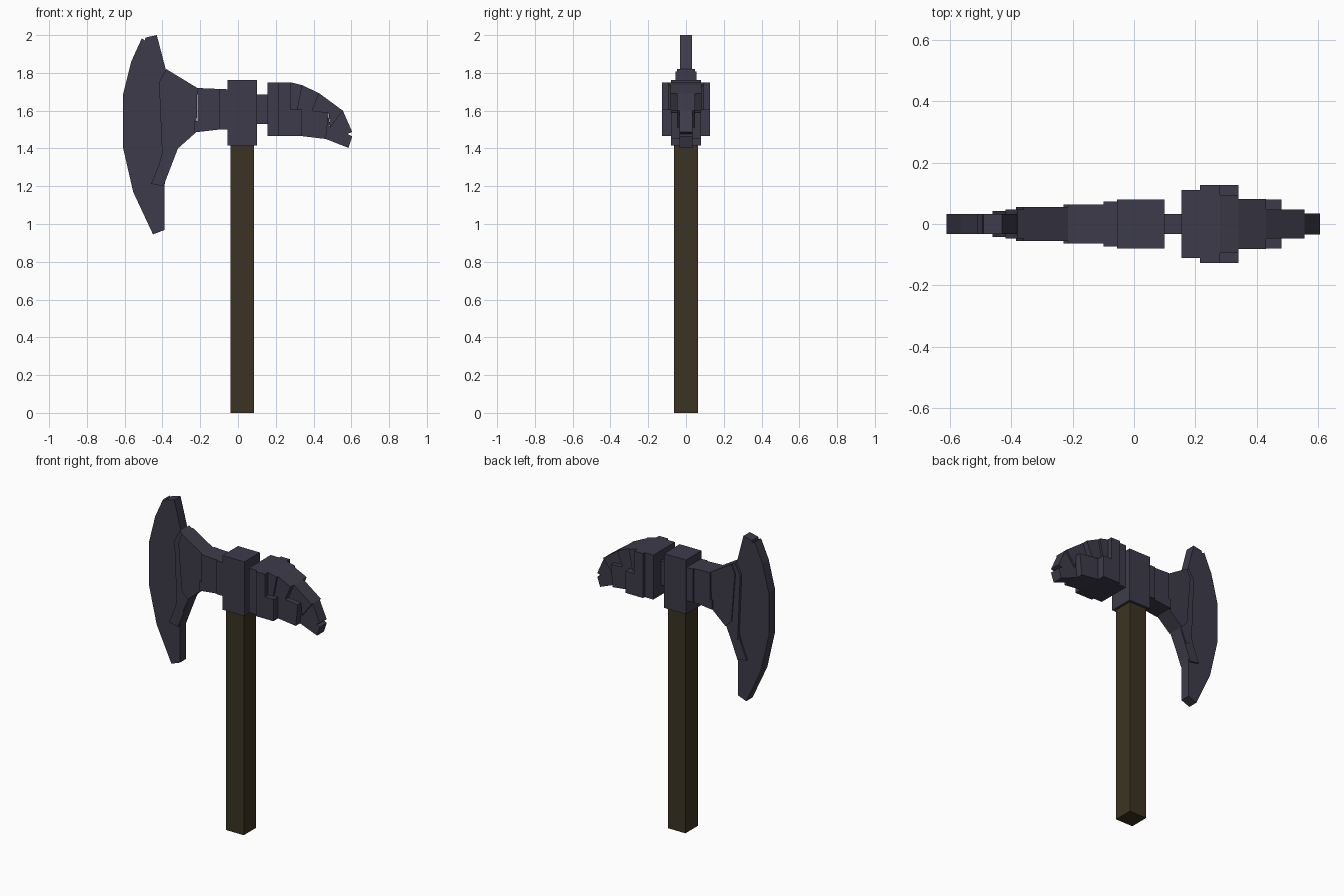
import bpy, bmesh


def material(name, rgb):
    m = bpy.data.materials.new(name)
    m.diffuse_color = (*rgb, 1)
    return m


STEEL = material("dark steel", (0.047, 0.044, 0.068))
WOOD = material("dark wood", (0.045, 0.034, 0.016))


def plate(name, outline, half, mat=STEEL):
    """Extrude an (x, z) outline symmetrically across y."""
    bm = bmesh.new()
    face = bm.faces.new([bm.verts.new((x, -half, z)) for x, z in outline])
    res = bmesh.ops.extrude_face_region(bm, geom=[face])
    verts = [g for g in res["geom"] if isinstance(g, bmesh.types.BMVert)]
    bmesh.ops.translate(bm, verts=verts, vec=(0, 2 * half, 0))
    bmesh.ops.recalc_face_normals(bm, faces=bm.faces)
    mesh = bpy.data.meshes.new(name)
    bm.to_mesh(mesh)
    bm.free()
    mesh.materials.append(mat)
    obj = bpy.data.objects.new(name, mesh)
    bpy.context.collection.objects.link(obj)
    return obj


def block(name, x0, x1, z0, z1, half, mat=STEEL):
    return plate(name, [(x0, z0), (x1, z0), (x1, z1), (x0, z1)], half, mat)


# Handle and the socket it sits in
block("handle", -0.04, 0.085, 0, 1.42, 0.063, WOOD)
block("socket", -0.055, 0.10, 1.415, 1.763, 0.079)

# Stepped collar leading to the blade
plate("blade_collar_inner", [(-0.10, 1.50), (-0.055, 1.50), (-0.055, 1.713), (-0.10, 1.715)], 0.073)
plate("blade_collar_outer", [(-0.23, 1.485), (-0.10, 1.50), (-0.10, 1.715), (-0.215, 1.72),
                             (-0.215, 1.545), (-0.23, 1.545)], 0.064)

# Flared cheek, thinning towards the blade
plate("blade_cheek", [(-0.215, 1.72), (-0.36, 1.808), (-0.385, 1.75), (-0.36, 1.44),
                      (-0.318, 1.40), (-0.22, 1.487)], 0.055)
plate("cheek_rim", [(-0.36, 1.808), (-0.38, 1.82), (-0.418, 1.75), (-0.40, 1.33),
                    (-0.36, 1.305), (-0.318, 1.40), (-0.34, 1.44)], 0.048)
plate("lower_brace", [(-0.395, 1.40), (-0.42, 1.31), (-0.46, 1.213), (-0.395, 1.20), (-0.318, 1.40)], 0.043)

# Crescent blade
plate("blade", [(-0.43, 2.0), (-0.49, 1.987), (-0.493, 1.972), (-0.51, 1.982), (-0.565, 1.86),
                (-0.61, 1.68), (-0.61, 1.41), (-0.555, 1.17), (-0.45, 0.945), (-0.39, 0.968),
                (-0.39, 1.20), (-0.35, 1.40), (-0.35, 1.75), (-0.383, 1.82)], 0.032)

# Neck and stepped hammer body
block("neck", 0.10, 0.155, 1.53, 1.685, 0.033)
block("hammer_back", 0.155, 0.215, 1.465, 1.75, 0.11)
plate("hammer_body", [(0.215, 1.465), (0.34, 1.465), (0.34, 1.605), (0.28, 1.605),
                      (0.28, 1.75), (0.215, 1.75)], 0.127)

# Overlapping plates curving down to the beak
plate("crest_plate", [(0.28, 1.605), (0.315, 1.605), (0.34, 1.735), (0.28, 1.75)], 0.095)
plate("middle_plate", [(0.315, 1.605), (0.392, 1.60), (0.43, 1.692), (0.34, 1.735)], 0.082)
plate("jaw_plate", [(0.34, 1.465), (0.465, 1.45), (0.48, 1.59), (0.392, 1.60), (0.34, 1.605)], 0.079)
plate("front_plate", [(0.392, 1.60), (0.48, 1.59), (0.487, 1.51), (0.555, 1.60), (0.43, 1.692)], 0.047)
plate("beak", [(0.465, 1.45), (0.585, 1.403), (0.605, 1.463), (0.58, 1.477), (0.605, 1.487),
               (0.555, 1.60), (0.487, 1.51), (0.478, 1.58)], 0.035)
